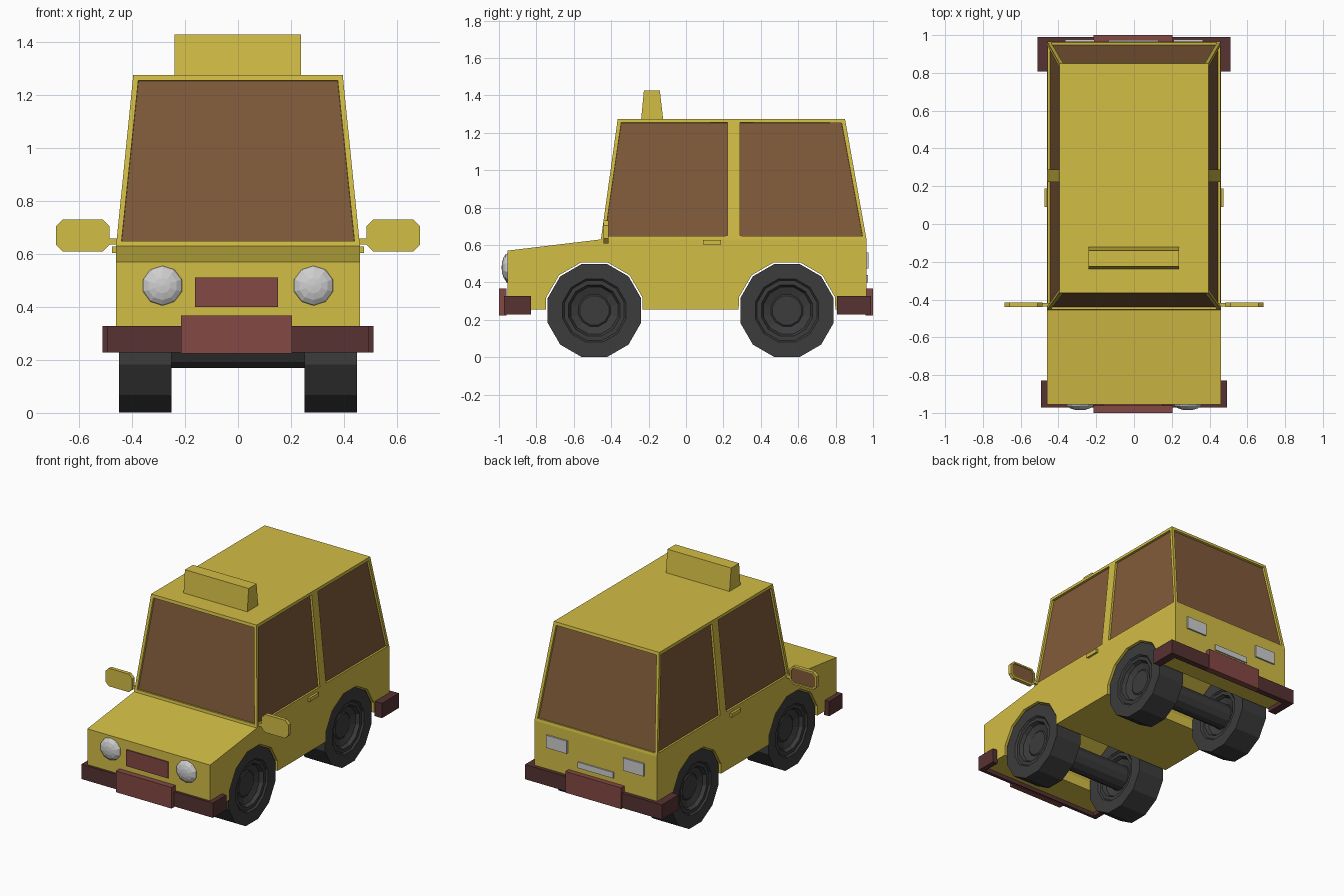
import bpy, bmesh, math
from mathutils import Matrix, Vector

if "Cube" in bpy.data.objects:
    bpy.data.objects.remove(bpy.data.objects["Cube"])


def mat(name, r, g, b):
    m = bpy.data.materials.new(name)
    m.diffuse_color = (r, g, b, 1)
    m.use_nodes = True
    m.node_tree.nodes["Principled BSDF"].inputs["Base Color"].default_value = m.diffuse_color
    return m


YELLOW = mat("yellow paint", 0.65, 0.51, 0.06)
GLASS = mat("brown glass", 0.22, 0.105, 0.042)
BUMPER = mat("dark red bumper", 0.095, 0.032, 0.032)
PLATE = mat("red panel", 0.23, 0.066, 0.056)
RUBBER = mat("dark rubber", 0.045, 0.045, 0.046)
LAMP = mat("pale lamp", 0.62, 0.62, 0.63)


def finish(name, bm, *mats, normals=True):
    if normals:
        bmesh.ops.recalc_face_normals(bm, faces=bm.faces)
    me = bpy.data.meshes.new(name)
    bm.to_mesh(me)
    bm.free()
    for m in mats:
        me.materials.append(m)
    ob = bpy.data.objects.new(name, me)
    bpy.context.collection.objects.link(ob)
    return ob


def prism_bm(pts, axis, lo, hi):
    """Extrude a 2D outline along axis 0, 1 or 2 from lo to hi."""
    bm = bmesh.new()

    def ring(t):
        return [bm.verts.new(Vector(p[:axis] + (t,) + p[axis:])) for p in pts]
    a, b = ring(lo), ring(hi)
    bm.faces.new(a)
    bm.faces.new(b)
    for i in range(len(pts)):
        j = (i + 1) % len(pts)
        bm.faces.new((a[i], a[j], b[j], b[i]))
    bmesh.ops.recalc_face_normals(bm, faces=bm.faces)
    return bm


def prism(name, pts, axis, lo, hi, m):
    return finish(name, prism_bm(pts, axis, lo, hi), m)


def box(name, x0, x1, y0, y1, z0, z1, m):
    x0, x1 = sorted((x0, x1))
    return prism(name, [(x0, y0), (x1, y0), (x1, y1), (x0, y1)], 2, z0, z1, m)


AXLES = {"front": -0.49, "rear": 0.54}
SIDES = {"right": 1, "left": -1}
BASE = 0.255

# Lower body: side outline with two polygonal wheel arches
outline = [(-0.955, BASE)]
for yc in AXLES.values():
    outline.append((yc - 0.258, BASE))
    for a in range(165, 0, -30):
        outline.append((yc + 0.267 * math.cos(math.radians(a)),
                        0.25 + 0.267 * math.sin(math.radians(a))))
    outline.append((yc + 0.258, BASE))
outline += [(0.965, BASE), (0.965, 0.63), (-0.455, 0.63), (-0.955, 0.57)]
prism("lower_body", outline, 0, -0.46, 0.46, YELLOW)

# Cabin: tapered shell with recessed window panes
bm = bmesh.new()
rows = {}
for s in (1, -1):
    for lvl, (x, z, ys) in enumerate(((0.46, 0.63, (-0.455, 0.242, 0.268, 0.965)),
                                      (0.395, 1.275, (-0.365, 0.242, 0.268, 0.85)))):
        rows[s, lvl] = [bm.verts.new((s * x, y, z)) for y in ys]
panes = []
for s in (1, -1):
    for i in range(3):
        f = bm.faces.new((rows[s, 0][i], rows[s, 0][i + 1], rows[s, 1][i + 1], rows[s, 1][i]))
        if i != 1:
            panes.append(f)
for i in (0, 3):
    panes.append(bm.faces.new((rows[-1, 0][i], rows[1, 0][i], rows[1, 1][i], rows[-1, 1][i])))
for lvl in (0, 1):
    bm.faces.new(rows[1, lvl] + rows[-1, lvl][::-1])
bmesh.ops.recalc_face_normals(bm, faces=bm.faces)
bmesh.ops.inset_individual(bm, faces=panes, thickness=0.028)
ex = bmesh.ops.inset_individual(bm, faces=panes, thickness=0.001, depth=-0.014)
for f in panes:
    f.material_index = 1
finish("cabin", bm, YELLOW, GLASS, normals=False)

# Roof sign
prism("roof_sign", [(-0.24, 1.27), (-0.122, 1.27), (-0.14, 1.427), (-0.225, 1.427)],
      0, -0.24, 0.237, YELLOW)

# Wrap-around bumpers with a raised centre panel
for name, s, w, tip, back in (("front", -1, 0.492, 0.972, 0.828), ("rear", 1, 0.512, 0.99, 0.808)):
    wrap = [(-w, back), (-w, tip), (w, tip), (w, back), (0.455, back),
            (0.455, 0.95), (-0.455, 0.95), (-0.455, back)]
    prism(name + "_bumper", [(x, s * y) for x, y in wrap], 2, 0.228, 0.328, BUMPER)
    y0, y1 = sorted((s * 0.96, s * 1.0))
    box(name + "_bumper_panel", -0.215, 0.203, y0, y1, 0.224, 0.367, PLATE)

# Grille and rear number panel
box("grille", -0.163, 0.15, -0.963, -0.95, 0.4, 0.51, PLATE)
box("rear_panel_strip", -0.135, 0.13, 0.96, 0.974, 0.4, 0.44, LAMP)

# Wheel half section: (radius, distance from the wheel's middle)
half = [(0.258, 0.099), (0.175, 0.099), (0.165, 0.088), (0.142, 0.088),
        (0.13, 0.065), (0.088, 0.05), (0.08, 0.056)]
section = half[::-1] + [(r, -d) for r, d in half]


def wheel(name, x, y):
    bm = bmesh.new()
    rings = []
    for r, d in section:
        rings.append([bm.verts.new((x + d, y + r * math.cos(math.radians(15 + 30 * k)),
                                    0.25 + r * math.sin(math.radians(15 + 30 * k))))
                      for k in range(12)])
    for a, b in zip(rings, rings[1:]):
        for k in range(12):
            j = (k + 1) % 12
            bm.faces.new((a[k], a[j], b[j], b[k]))
    bm.faces.new(rings[0])
    bm.faces.new(rings[-1])
    finish(name, bm, RUBBER)


# Axles and wheels
for end, yc in AXLES.items():
    circle = [(yc + 0.083 * math.cos(math.radians(15 + 30 * k)),
               0.25 + 0.083 * math.sin(math.radians(15 + 30 * k))) for k in range(12)]
    prism(end + "_axle", circle, 0, -0.31, 0.31, RUBBER)
    for side, s in SIDES.items():
        wheel(f"{end}_{side}_wheel", s * 0.349, yc)

for side, s in SIDES.items():
    # Faceted domed headlight
    bm = bmesh.new()
    bmesh.ops.create_uvsphere(bm, u_segments=10, v_segments=8, radius=1,
                              matrix=Matrix.Translation((s * 0.285, -0.95, 0.48))
                              @ Matrix.Diagonal((0.079, 0.036, 0.077, 1))
                              @ Matrix.Rotation(math.pi / 2, 4, "X"))
    finish(side + "_headlight", bm, LAMP)

    # Tail light and door handle
    box(side + "_tail_light", s * 0.21, s * 0.365, 0.96, 0.976, 0.475, 0.56, LAMP)
    box(side + "_door_handle", s * 0.455, s * 0.475, 0.09, 0.187, 0.603, 0.628, YELLOW)

    # Wing mirror: chamfered shell with a recessed glass on the back
    c = 0.026
    x0, x1, z0, z1 = 0.484, 0.686, 0.608, 0.73
    shell = [(x0 + c, z0), (x1 - c, z0), (x1, z0 + c), (x1, z1 - c),
             (x1 - c, z1), (x0 + c, z1), (x0, z1 - c), (x0, z0 + c)]
    bm = prism_bm([(s * x, z) for x, z in shell], 1, -0.44, -0.415)
    back = [f for f in bm.faces if f.normal.y > 0.9]
    bmesh.ops.inset_individual(bm, faces=back, thickness=0.012)
    bmesh.ops.inset_individual(bm, faces=back, thickness=0.001, depth=-0.006)
    for f in back:
        f.material_index = 1
    finish(side + "_mirror", bm, YELLOW, GLASS, normals=False)
    box(side + "_mirror_stalk", s * 0.44, s * 0.49, -0.436, -0.419, 0.635, 0.657, YELLOW)
